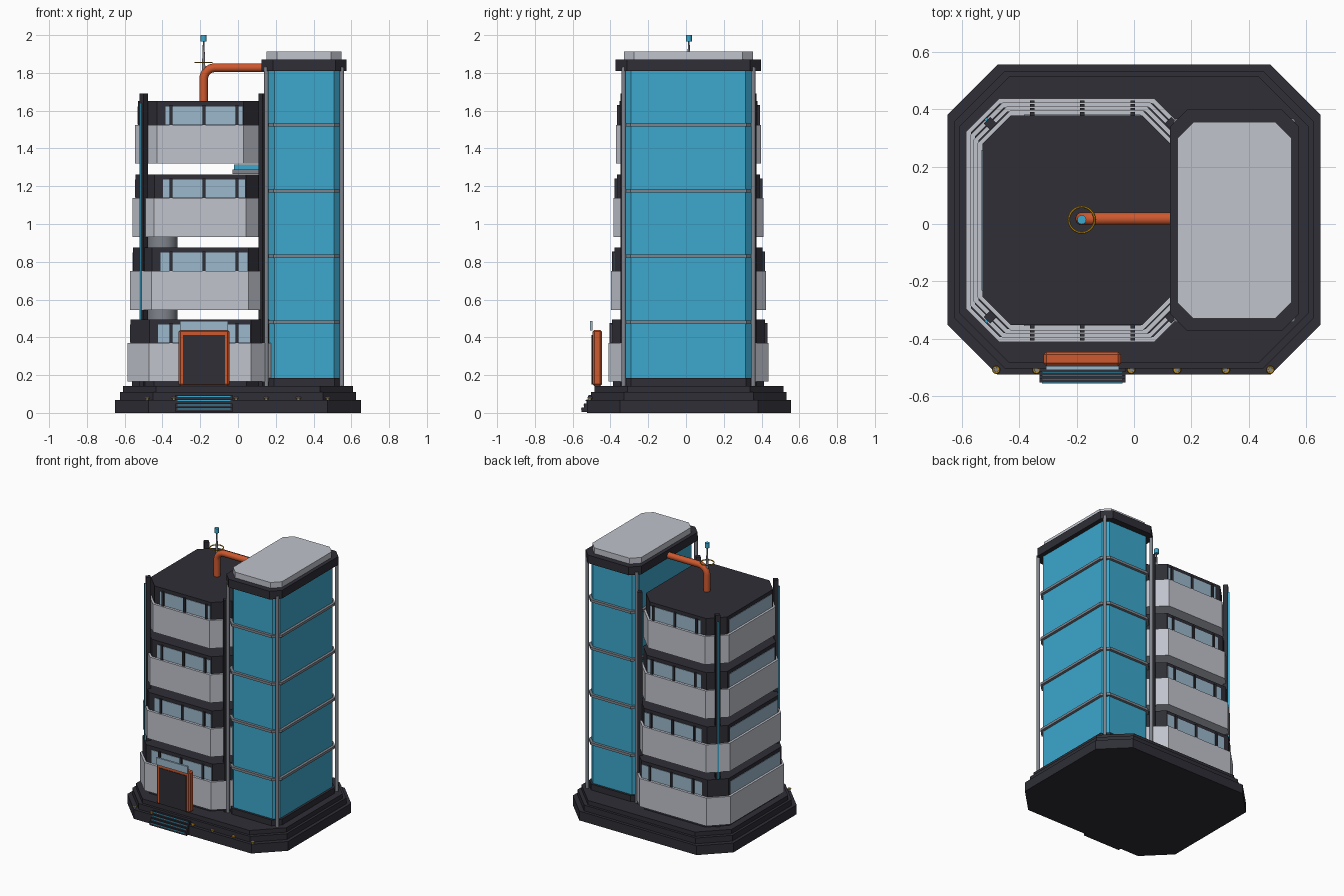
import bpy, bmesh, math
from mathutils import Vector

if "Cube" in bpy.data.objects:
    bpy.data.objects.remove(bpy.data.objects["Cube"])


def mat(name, r, g, b):
    m = bpy.data.materials.new(name)
    m.diffuse_color = [((c / 255 + 0.055) / 1.055) ** 2.4 for c in (r, g, b)] + [1]
    m.use_nodes = True
    m.node_tree.nodes["Principled BSDF"].inputs["Base Color"].default_value = m.diffuse_color
    return m


DARK = mat("charcoal", 46, 46, 54)
PALE = mat("pale grey", 192, 195, 204)
CYAN = mat("cyan glass", 60, 168, 205)
GLASS = mat("window glass", 156, 184, 204)
STEEL = mat("steel grey", 128, 132, 140)
ORANGE = mat("orange", 205, 88, 46)
GOLD = mat("gold", 196, 146, 28)


def finish(name, bm, m):
    bmesh.ops.recalc_face_normals(bm, faces=bm.faces)
    me = bpy.data.meshes.new(name)
    bm.to_mesh(me)
    bm.free()
    me.materials.append(m)
    ob = bpy.data.objects.new(name, me)
    bpy.context.collection.objects.link(ob)
    return ob


def box(name, m, x0, x1, y0, y1, z0, z1, turn=0, bevel=0):
    bm = bmesh.new()
    bmesh.ops.create_cube(bm, size=1)
    for v in bm.verts:
        v.co = Vector((v.co.x * (x1 - x0), v.co.y * (y1 - y0), v.co.z * (z1 - z0)))
    if bevel:
        bmesh.ops.bevel(bm, geom=bm.edges[:], offset=bevel, segments=1, affect='EDGES')
    ob = finish(name, bm, m)
    ob.location = ((x0 + x1) / 2, (y0 + y1) / 2, (z0 + z1) / 2)
    ob.rotation_euler.z = turn
    return ob


def octagon(name, m, cx, cy, hx, hy, cut, z0, z1):
    """Prism with four chamfered corners."""
    pts = [(hx, hy - cut), (hx - cut, hy), (cut - hx, hy), (-hx, hy - cut),
           (-hx, cut - hy), (cut - hx, -hy), (hx - cut, -hy), (hx, cut - hy)]
    bm = bmesh.new()
    f = bm.faces.new([bm.verts.new((cx + x, cy + y, z0)) for x, y in pts])
    up = bmesh.ops.extrude_face_region(bm, geom=[f])
    bmesh.ops.translate(bm, vec=(0, 0, z1 - z0),
                        verts=[v for v in up["geom"] if isinstance(v, bmesh.types.BMVert)])
    return finish(name, bm, m)


def smooth(ob):
    for p in ob.data.polygons:
        p.use_smooth = len(p.vertices) == 4
    return ob


def rod(name, m, x, y, z0, z1, r, r2=None, n=16):
    bm = bmesh.new()
    bmesh.ops.create_cone(bm, cap_ends=True, segments=n, radius1=r,
                          radius2=r if r2 is None else r2, depth=z1 - z0)
    ob = smooth(finish(name, bm, m))
    ob.location = (x, y, (z0 + z1) / 2)
    return ob


def ring(name, m, loc, major, minor, tilt=0):
    bpy.ops.mesh.primitive_torus_add(location=loc, rotation=(tilt, 0, 0), major_radius=major,
                                     minor_radius=minor, major_segments=24, minor_segments=6)
    ob = bpy.context.object
    ob.name = name
    ob.data.materials.append(m)
    return ob


CY = 0.013

# Stepped base
for i, (hx, hy, z0, z1) in enumerate([(.65, .54, 0, .068), (.626, .518, .068, .11), (.608, .50, .11, .142)]):
    octagon(f"base_step_{i}", DARK, 0, .015, hx, hy, .175, z0, z1)

# Glass tower
TX = .35
octagon("tower_plinth", DARK, TX, CY, .21, .355, .05, .14, .185)
octagon("tower_glass", CYAN, TX, CY, .193, .338, .035, .185, 1.81)
for i, z in enumerate((.48, .83, 1.177, 1.525)):
    octagon(f"tower_band_{i}", STEEL, TX, CY, .212, .357, .05, z - .009, z + .009)
for sx in (-1, 1):
    for sy in (-1, 1):
        rod("tower_post", STEEL, TX + sx * .2, CY + sy * .343, .142, 1.83, .012, n=12)
octagon("tower_cap", DARK, TX, CY, .225, .385, .06, 1.81, 1.87)
octagon("tower_roof", PALE, TX, CY, .198, .342, .055, 1.87, 1.912)

# Four office floors, each slightly smaller than the one below
OX = -.2
for i, z in enumerate((.165, .545, .932, 1.32)):
    hx, hy = .385 - .0133 * i, .424 - .0135 * i
    bx, by = hx - .017, hy - .018
    octagon(f"parapet_{i}", PALE, OX, CY, hx, hy, .115, z, z + .205)
    octagon(f"window_storey_{i}", DARK, OX, CY, bx, by, .10, z + .205, z + .33)
    gw = bx - .105
    gx = OX + .02
    for s in (-1, 1):
        y = CY + s * by
        box(f"window_strip_{i}", GLASS, gx - gw + .02, gx + gw - .02, y - .003, y + .003, z + .207, z + .303)
        for mx in (-.355, -.18, -.005):
            box(f"mullion_{i}", DARK, mx - .008, mx + .008, y - .012, y + .012, z + .205, z + .31)
    xl = OX - bx
    box(f"side_window_{i}", GLASS, xl - .003, xl + .003, CY - by + .12, CY + by - .12, z + .207, z + .303)
octagon("ground_floor_foot", DARK, OX, CY, .36, .40, .115, .14, .165)

# Supporting core and link to the tower
rod("support_core", STEEL, -.4, CY, .14, .94, .08, n=32)
box("bridge_deck", STEEL, -.03, .16, CY - .1, CY + .1, 1.265, 1.288)
box("bridge_glass", CYAN, -.02, .16, CY - .08, CY + .08, 1.288, 1.315)

# Corner posts turned 45 degrees, with light strips on the outer pair
for px in (-.5, .13):
    for s in (-1, 1):
        py = CY + s * .337
        box("corner_post", DARK, px - .016, px + .016, py - .016, py + .016, .142, 1.69, math.pi / 4)
        if px < 0:
            d = .0145
            box("post_light", CYAN, px - d - .005, px - d + .005, py + s * d - .005,
                py + s * d + .005, .165, 1.64, math.pi / 4)

# Entrance
box("door_frame", ORANGE, -.315, -.045, -.495, -.445, .142, .44, bevel=.01)
box("door_panel", DARK, -.29, -.07, -.499, -.491, .15, .412)
box("door_canopy", GLASS, -.307, -.053, -.508, -.494, .435, .487)

# Entrance stairs with lit edges
for i in range(4):
    y, z = -.552 + .012 * i, .022 + .022 * i
    box(f"stair_{i}", DARK, -.33, -.03, y, -.49, z - .018, z + .006)
    box(f"stair_light_{i}", CYAN, -.32, -.04, y - .003, y + .002, z - .004, z + .001)

# Small lamps along the front edge
for x in (-.48, -.34, -.01, .15, .32, .475):
    ring("lamp_ring", GOLD, (x, -.508, .08), .010, .004)
    rod("lamp", STEEL, x, -.508, .068, .084, .008, n=8)

# Roof pipe with a rounded bend
cu = bpy.data.curves.new("roof_pipe", 'CURVE')
cu.dimensions = '3D'
cu.bevel_depth = .023
cu.bevel_resolution = 3
path = [(-.182, 1.64)]
path += [(-.122 - .06 * math.cos(a), 1.767 + .06 * math.sin(a)) for a in (j * math.pi / 16 for j in range(9))]
path += [(.16, 1.827)]
sp = cu.splines.new('POLY')
sp.points.add(len(path) - 1)
for p, (x, z) in zip(sp.points, path):
    p.co = (x, .018, z, 1)
cu.materials.append(ORANGE)
bpy.context.collection.objects.link(bpy.data.objects.new("roof_pipe", cu))

# Antenna
rod("antenna_mast", STEEL, -.182, .015, 1.79, 1.97, .011, .004, 10)
rod("antenna_tip", CYAN, -.182, .015, 1.966, 2.0, .016, n=12)
ring("antenna_ring", GOLD, (-.182, .015, 1.855), .045, .004)
